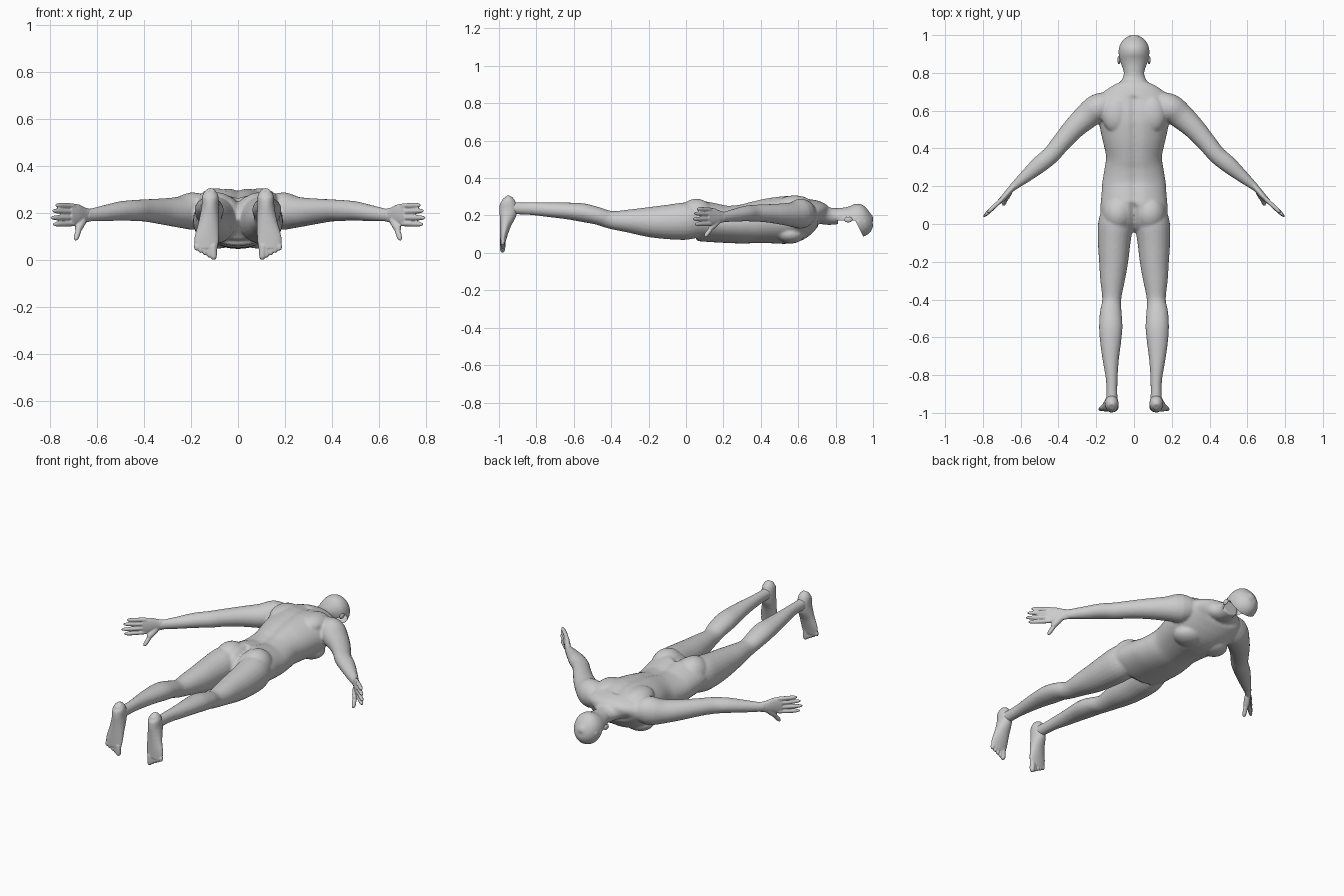
import bpy, bmesh, math
from mathutils import Vector, Matrix

cube = bpy.data.objects.get("Cube")
if cube:
    bpy.data.objects.remove(cube, do_unlink=True)

GREY = (0.6, 0.6, 0.6, 1)
clay = bpy.data.materials.new("clay grey")
clay.use_nodes = True
clay.diffuse_color = GREY
clay.node_tree.nodes["Principled BSDF"].inputs["Base Color"].default_value = GREY


def smooth_path(stations, steps):
    """Catmull-Rom interpolation of (x, y, z, half width, half height)."""
    pts = [Vector(s) for s in stations]
    pts = [pts[0]] + pts + [pts[-1]]
    out = []
    for a, b, c, d in zip(pts, pts[1:], pts[2:], pts[3:]):
        for k in range(steps):
            t = k / steps
            out.append(b + (c - a) * t / 2
                       + (a - b * 2.5 + c * 2 - d / 2) * t * t
                       + (b * 1.5 - a / 2 - c * 1.5 + d / 2) * t ** 3)
    return out + [pts[-1]]


def loft(bm, stations, mirror=1, ref=(0, 0, 1), sides=24, steps=3, groove=None):
    """Elliptical rings along a path, capped at both ends."""
    path = smooth_path(stations, steps)
    spots = [Vector(p[:3]) for p in path]
    rings = []
    for i, p in enumerate(path):
        tangent = spots[min(i + 1, len(path) - 1)] - spots[max(i - 1, 0)]
        side = tangent.cross(Vector(ref)).normalized()
        up = side.cross(tangent).normalized()
        ring = []
        for k in range(sides):
            a = math.tau * k / sides
            v = spots[i] + side * math.cos(a) * p[3] + up * math.sin(a) * p[4]
            if groove and math.sin(a) > 0:
                v.z -= groove(v.y) * math.exp(-(v.x / 0.025) ** 2)
            v.x *= mirror
            ring.append(bm.verts.new(v))
        rings.append(ring)
    faces = [bm.faces.new(rings[0]), bm.faces.new(rings[-1][::-1])]
    for r, q in zip(rings, rings[1:]):
        for k in range(sides):
            j = (k + 1) % sides
            faces.append(bm.faces.new((r[k], q[k], q[j], r[j])))
    bmesh.ops.recalc_face_normals(bm, faces=faces)


def ball(bm, centre, radii):
    m = Matrix.Translation(centre) @ Matrix.Diagonal((*radii, 1))
    bmesh.ops.create_uvsphere(bm, u_segments=20, v_segments=12, radius=1, matrix=m)


def digit(bm, base, tip, radius, mirror, ref=(0, 0, 1)):
    """Finger or toe with a rounded end."""
    a, b = Vector(base), Vector(tip)
    shape = [(0, 1), (0.5, 1), (0.85, 0.85), (1, 0.35)]
    loft(bm, [(*a.lerp(b, t), radius * s, radius * s) for t, s in shape],
         mirror, ref, sides=12)


def make(name, bm, voxel=None, relax=4):
    mesh = bpy.data.meshes.new(name)
    for f in bm.faces:
        f.smooth = True
    bm.to_mesh(mesh)
    bm.free()
    mesh.materials.append(clay)
    ob = bpy.data.objects.new(name, mesh)
    bpy.context.collection.objects.link(ob)
    if voxel:
        remesh = ob.modifiers.new("fuse", 'REMESH')
        remesh.mode = 'VOXEL'
        remesh.voxel_size = voxel
        remesh.use_smooth_shade = True
        soften = ob.modifiers.new("soften", 'SMOOTH')
        soften.iterations = relax
    return ob


def spine(y):
    return 0.035 if y < 0.1 else 0.014 if y < 0.68 else 0


# Body: trunk and neck, then limbs fused into it
body = bmesh.new()
trunk = [(-.01, .15, .13, .07), (.03, .17, .17, .1), (.08, .172, .178, .11),
         (.16, .162, .172, .106), (.22, .155, .168, .102), (.3, .157, .155, .107),
         (.36, .165, .148, .114), (.45, .175, .168, .124), (.55, .18, .188, .13),
         (.62, .195, .19, .115), (.68, .21, .178, .082), (.715, .213, .14, .06),
         (.745, .2, .08, .05), (.78, .195, .057, .045), (.81, .197, .054, .043)]
loft(body, [(0, *s) for s in trunk], sides=40, groove=spine)

leg = [(.09, .07, .175, .08, .09), (.098, 0, .17, .092, .1), (.105, -.1, .165, .086, .092),
       (.108, -.2, .165, .077, .08), (.114, -.3, .17, .065, .063),
       (.118, -.4, .176, .05, .048), (.123, -.47, .197, .058, .047),
       (.123, -.55, .215, .062, .05), (.124, -.63, .224, .055, .045),
       (.123, -.72, .23, .043, .04), (.118, -.82, .236, .031, .034),
       (.117, -.9, .238, .029, .032), (.118, -.95, .24, .032, .035)]
arm = [(.12, .63, .215, .07, .06), (.19, .615, .21, .075, .08), (.25, .57, .205, .068, .066),
       (.32, .505, .208, .058, .056), (.39, .425, .212, .05, .048),
       (.44, .365, .212, .047, .045), (.5, .315, .21, .045, .041),
       (.57, .255, .2, .034, .034), (.635, .2, .192, .021, .027), (.65, .185, .192, .019, .028)]
for m in (1, -1):
    loft(body, leg, m)
    loft(body, arm, m)
    ball(body, (m * .085, .055, .195), (.085, .1, .094))     # buttock
    ball(body, (m * .085, .56, .1), (.085, .075, .05))       # chest muscle
    ball(body, (m * .095, .58, .255), (.075, .1, .052))      # shoulder blade
make("body", body, 0.007)

# Feet: sole faces backward along -y, toes point down
foot = [(.118, -.968, .297, .016, .018), (.118, -.956, .275, .034, .04),
        (.119, -.95, .22, .037, .048), (.125, -.965, .15, .045, .03),
        (.134, -.975, .09, .052, .019), (.136, -.98, .05, .048, .013)]
# Hands: palms upright, thumbs pointing down
palm = [(.625, .21, .192, .018, .026), (.655, .18, .192, .017, .034),
        (.685, .145, .194, .016, .046), (.715, .115, .194, .012, .046)]
finger_tips = [(.776, .235), (.79, .211), (.797, .181), (.787, .153)]

for m, label in ((1, "left"), (-1, "right")):
    bm = bmesh.new()
    loft(bm, foot, m, ref=(0, 1, 0))
    for i in range(5):
        x = .103 + .018 * i
        digit(bm, (x + .003, -.98, .065), (x, -.981, .002 + .01 * i),
              .015 if i == 0 else .011, m, ref=(0, 1, 0))
    make(label + "_foot", bm, 0.004, 2)

    bm = bmesh.new()
    loft(bm, palm, m)
    for i, (x, z) in enumerate(finger_tips):
        digit(bm, (.7, .13, .231 - .025 * i), (x, .835 - x, z), .0115, m)
    digit(bm, (.66, .17, .17), (.685, .125, .125), .017, m)
    digit(bm, (.675, .142, .14), (.692, .1, .086), .012, m)
    make(label + "_hand", bm, 0.004, 2)

    bm = bmesh.new()
    ball(bm, (m * .08, .868, .178), (.008, .022, .015))
    make(label + "_ear", bm)

# Head: hollow skull shell with the face left open
head = bmesh.new()
skull = [(.77, .197, .05, .04), (.81, .195, .055, .045), (.845, .186, .067, .062),
         (.88, .177, .078, .083), (.92, .172, .081, .09), (.955, .172, .071, .08),
         (.98, .175, .05, .058), (.995, .178, .024, .028), (1, .178, .004, .005)]
loft(head, [(0, *s) for s in skull], sides=40)
for point, normal in (((0, 0, .172), (0, 0, 1)), ((0, .905, .172), (0, 2, 1)),
                      ((0, .8, 0), (0, 1, 0))):
    bmesh.ops.bisect_plane(head, geom=head.verts[:] + head.edges[:] + head.faces[:],
                           plane_co=point, plane_no=normal)
face_opening = []
for f in head.faces:
    c = f.calc_center_median()
    if c.y > .8 and c.z < .172 and c.z < .172 - 2 * (c.y - .905):
        face_opening.append(f)
bmesh.ops.delete(head, geom=face_opening, context='FACES')
make("head_shell", head)
